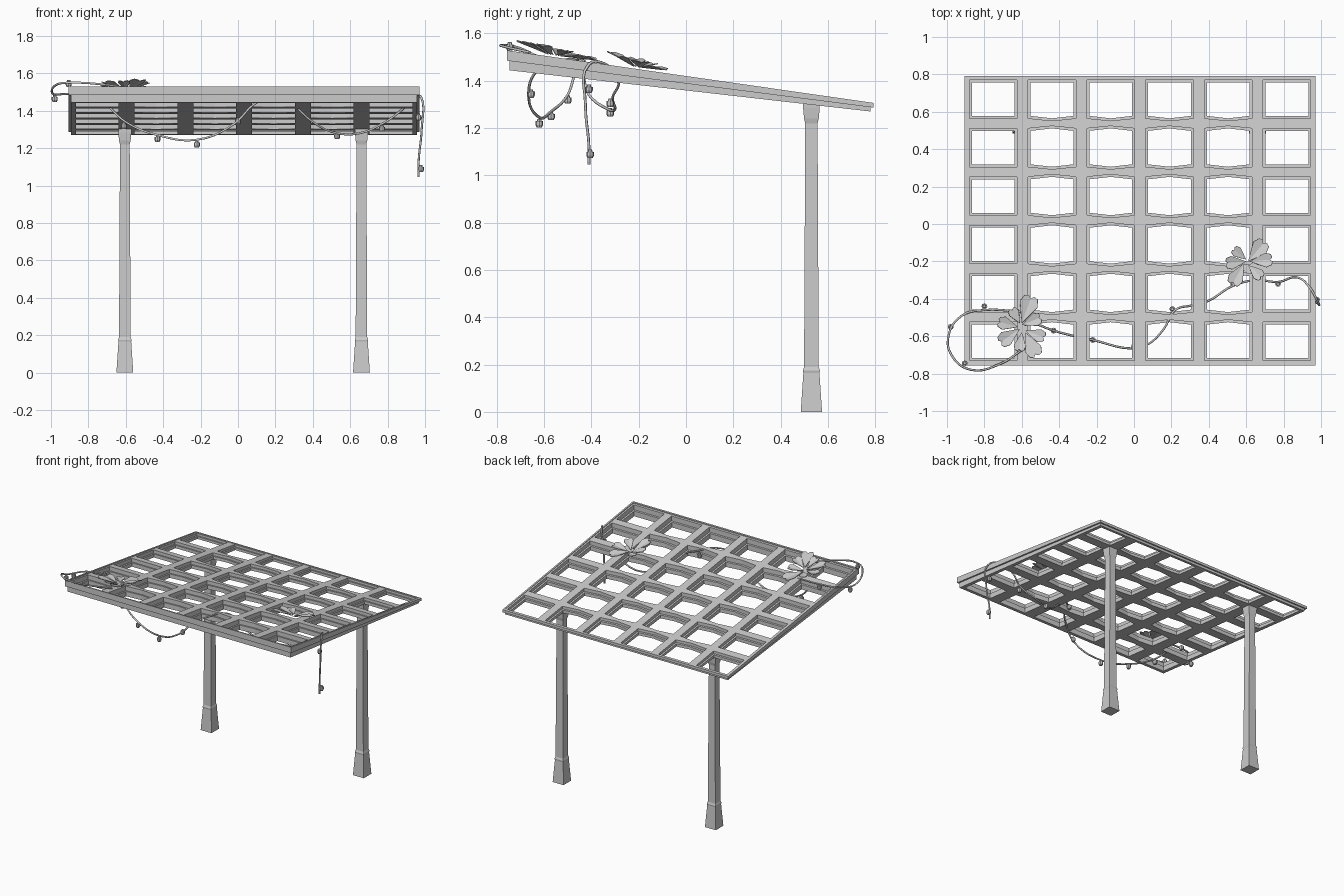
import bpy, bmesh, math
from mathutils import Vector, Matrix

cube = bpy.data.objects.get("Cube")
if cube:
    bpy.data.objects.remove(cube, do_unlink=True)

grey = bpy.data.materials.new("plain_grey")
grey.use_nodes = True
grey.diffuse_color = (0.6, 0.6, 0.6, 1)
grey.node_tree.nodes["Principled BSDF"].inputs["Base Color"].default_value = (0.6, 0.6, 0.6, 1)


def add_object(name, data):
    ob = bpy.data.objects.new(name, data)
    bpy.context.collection.objects.link(ob)
    data.materials.append(grey)
    return ob


def add_mesh(name, bm):
    bmesh.ops.recalc_face_normals(bm, faces=bm.faces)
    me = bpy.data.meshes.new(name)
    bm.to_mesh(me)
    bm.free()
    return add_object(name, me)


def roof_z(y, level):
    """Height in the tapering sloped roof: level 0 is the underside, 1 the top."""
    top, under = 1.417 - 0.142 * y, 1.359 - 0.114 * y
    return under + (top - under) * level


# Sloped lattice: a six by six grid of openings, cut as two stepped layers
def lattice(name, rim, inset, low, high):
    xs, ys = [(-0.905 + rim, 0)], [(-0.757 + rim, 0)]
    for i in range(6):
        a = -0.88 + i * 0.314 + inset
        b = a + 0.255 - 2 * inset
        xs += [(a, 0), ((a + b) / 2, 1 if 0 < i < 5 else 0), (b, 0)]
        c = -0.73 + i * 0.259 + inset
        d = c + 0.205 - 2 * inset
        ys += [(c, -1 if i > 0 else 0), (d, 1 if i < 5 else 0)]
    xs.append((0.97 - rim, 0))
    ys.append((0.792 - rim, 0))
    bm = bmesh.new()
    grid = []
    for x, middle in xs:
        column = []
        for y, side in ys:
            y += 0.013 * middle * side      # cross bars narrow at mid span
            column.append(bm.verts.new((x, y, roof_z(y, high))))
        grid.append(column)
    for i in range(len(xs) - 1):
        for j in range(len(ys) - 1):
            if i % 3 and j % 2:
                continue
            bm.faces.new((grid[i][j], grid[i + 1][j], grid[i + 1][j + 1], grid[i][j + 1]))
    ext = bmesh.ops.extrude_face_region(bm, geom=bm.faces[:], use_keep_orig=True)
    for v in ext["geom"]:
        if isinstance(v, bmesh.types.BMVert):
            v.co.z = roof_z(v.co.y, low)
    return add_mesh(name, bm)


lattice("lattice_upper", 0, 0, 0.5, 0.97)
lattice("lattice_lower", 0.012, 0.013, 0, 0.5)

# Raised lip around the roof edge
bm = bmesh.new()
rings = []
for inset in (0, 0.012):
    corners = [(-0.905 + inset, -0.757 + inset), (0.97 - inset, -0.757 + inset),
               (0.97 - inset, 0.792 - inset), (-0.905 + inset, 0.792 - inset)]
    for level in (0.9, 1.05):
        rings.append([bm.verts.new((x, y, roof_z(y, level))) for x, y in corners])
for a, b in ((0, 1), (1, 3), (3, 2), (2, 0)):
    for k in range(4):
        n = (k + 1) % 4
        bm.faces.new((rings[a][k], rings[a][n], rings[b][n], rings[b][k]))
add_mesh("roof_lip", bm)

# Square posts: flared foot, collar, tapered shaft and capital
POST = [(0.045, 0), (0.034, 0.165), (0.036, 0.175), (0.031, 0.19),
        (0.026, 1.22), (0.031, 1.24), (0.035, 1.285), (0.035, 1.31)]
for name, x in (("right_post", -0.605), ("left_post", 0.66)):
    bm = bmesh.new()
    loops = [[bm.verts.new((x + sx * r, 0.53 + sy * r, z))
              for sx, sy in ((-1, -1), (1, -1), (1, 1), (-1, 1))] for r, z in POST]
    for lo, hi in zip(loops, loops[1:]):
        for k in range(4):
            n = (k + 1) % 4
            bm.faces.new((lo[k], lo[n], hi[n], hi[k]))
    bm.faces.new(loops[0])
    bm.faces.new(loops[-1])
    add_mesh(name, bm)


# Light string: thin round cords
def cord(name, points):
    cu = bpy.data.curves.new(name, "CURVE")
    cu.dimensions = "3D"
    cu.bevel_depth = 0.006
    cu.bevel_resolution = 1
    cu.resolution_u = 5
    cu.use_fill_caps = True
    sp = cu.splines.new("BEZIER")
    sp.bezier_points.add(len(points) - 1)
    for p, co in zip(sp.bezier_points, points):
        p.co = co
        p.handle_left_type = p.handle_right_type = "AUTO"
    add_object(name, cu)


cord("corner_loop_cord", [(-0.58, -0.66, 1.52), (-0.72, -0.75, 1.54), (-0.87, -0.78, 1.55),
     (-0.97, -0.71, 1.54), (-0.99, -0.59, 1.49), (-0.92, -0.49, 1.49),
     (-0.8, -0.46, 1.49), (-0.6, -0.47, 1.48)])
cord("front_swag_cord", [(-0.7, -0.47, 1.43), (-0.6, -0.5, 1.34), (-0.43, -0.57, 1.27),
     (-0.22, -0.62, 1.245), (-0.02, -0.665, 1.33), (0.08, -0.64, 1.43),
     (0.16, -0.56, 1.47), (0.22, -0.46, 1.47), (0.31, -0.435, 1.44)])
cord("side_swag_cord", [(0.31, -0.435, 1.42), (0.4, -0.41, 1.34), (0.53, -0.33, 1.28),
     (0.65, -0.3, 1.28), (0.77, -0.31, 1.33), (0.87, -0.285, 1.4),
     (0.94, -0.34, 1.47), (0.98, -0.41, 1.47), (0.982, -0.425, 1.3),
     (0.965, -0.41, 1.12), (0.965, -0.41, 1.045)])

# Small lanterns on the cords: a rounded body and a cap
BULBS = [(-0.98, -0.55, 1.465), (-0.905, -0.745, 1.545), (-0.8, -0.44, 1.48),
         (-0.61, -0.5, 1.32), (-0.43, -0.57, 1.25), (-0.22, -0.62, 1.22),
         (0, -0.655, 1.345), (0.205, -0.455, 1.44), (0.53, -0.32, 1.265),
         (0.77, -0.32, 1.305), (0.965, -0.41, 1.365), (0.978, -0.405, 1.09)]
bm = bmesh.new()
for p in BULBS:
    for r1, r2, depth, dz in ((0.011, 0.016, 0.01, -0.012), (0.016, 0.016, 0.016, 0.001),
                              (0.01, 0.008, 0.01, 0.014)):
        bmesh.ops.create_cone(bm, cap_ends=True, segments=8, radius1=r1, radius2=r2, depth=depth,
                              matrix=Matrix.Translation(Vector(p) + Vector((0, 0, dz))))
add_mesh("lanterns", bm)

# Heart-ended leaves, folded along the midrib, in clusters on the roof
HALF = [(0.3, 0.14), (0.7, 0.32), (0.95, 0.24), (1, 0.1)]


def leaf_cluster(name, leaves):
    bm = bmesh.new()
    for x, y, angle, size, rise in leaves:
        turn = Matrix.Rotation(math.radians(angle), 3, "Z")
        base = Vector((x, y, roof_z(y, 1) + 0.015))

        def vert(u, v, w):
            co = base + turn @ Vector((u, v, w)) * size
            co.z += (co.y - y) * -0.142 + rise * u
            return bm.verts.new(co)

        root, notch = vert(0, 0, 0), vert(0.9, 0, 0.02)
        for s in (-1, 1):
            edge = [vert(u, v * s, v * 0.3) for u, v in HALF]
            bm.faces.new([root] + edge + [notch])
    ob = add_mesh(name, bm)
    thick = ob.modifiers.new("thickness", "SOLIDIFY")
    thick.thickness = 0.004


leaf_cluster("right_leaves", [
    (-0.6, -0.53, 70, 0.155, 0.0), (-0.6, -0.54, 22, 0.11, 0.02), (-0.62, -0.55, 165, 0.11, 0.02),
    (-0.61, -0.56, 215, 0.13, 0.03), (-0.58, -0.58, 295, 0.14, 0.03), (-0.58, -0.57, 340, 0.11, 0.03),
    (-0.6, -0.58, 262, 0.1, 0.03), (-0.61, -0.53, 120, 0.09, 0.01)])
leaf_cluster("left_leaves", [
    (0.61, -0.2, 50, 0.14, 0.0), (0.62, -0.2, 5, 0.12, 0.02), (0.61, -0.22, 318, 0.1, 0.03),
    (0.59, -0.21, 240, 0.13, 0.04), (0.6, -0.2, 185, 0.11, 0.03), (0.6, -0.19, 140, 0.09, 0.02)])
